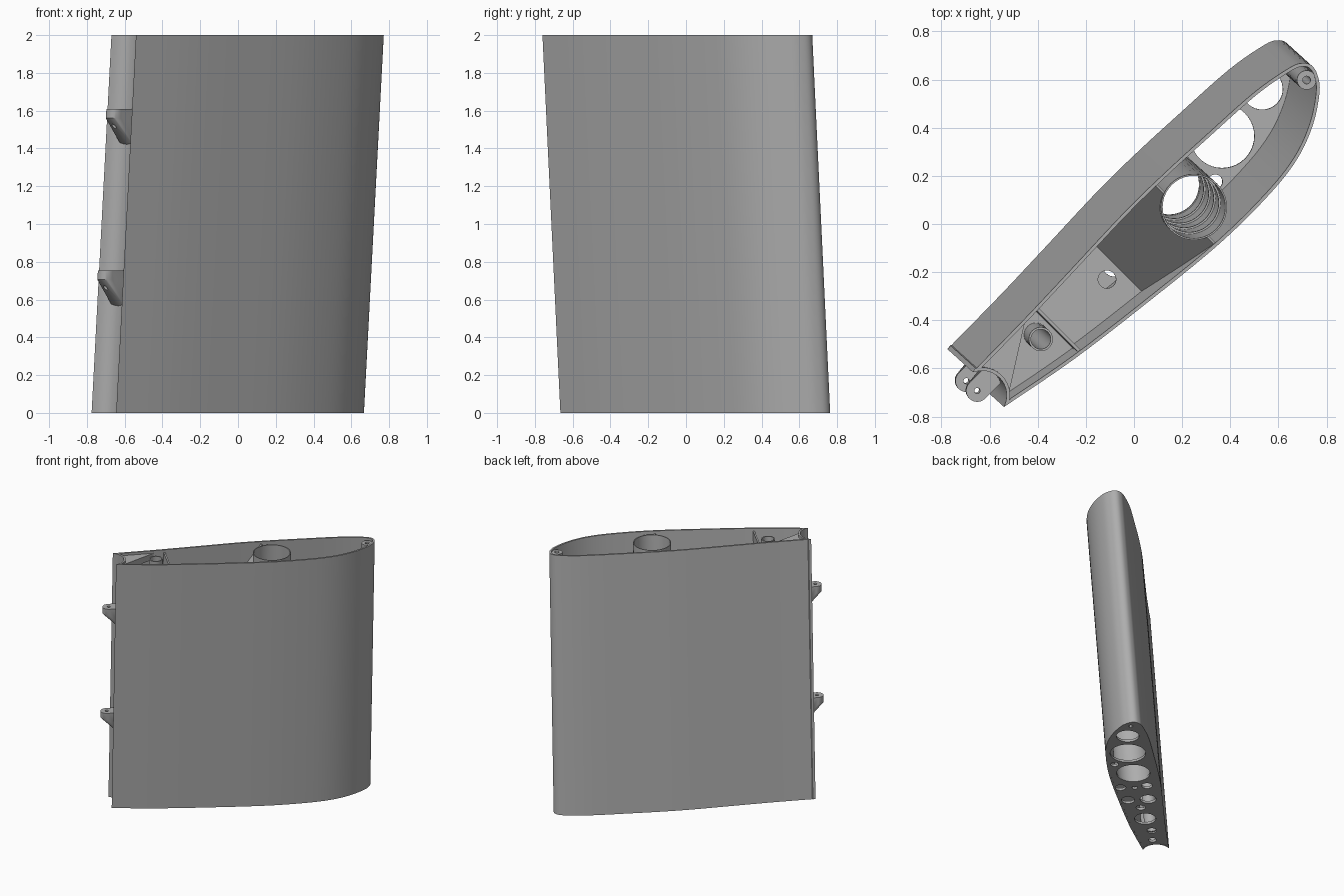
import bpy, bmesh, math
from mathutils import Vector

cube = bpy.data.objects.get("Cube")
if cube:
    bpy.data.objects.remove(cube)

grey = bpy.data.materials.new("plain grey")
grey.use_nodes = True
grey.diffuse_color = (0.42, 0.42, 0.42, 1)
grey.node_tree.nodes["Principled BSDF"].inputs["Base Color"].default_value = (0.42, 0.42, 0.42, 1)

R2 = math.sqrt(2)


def place(p, z):
    """Chord coordinates (u along chord, v across) to world, leaning with height."""
    u, v = p
    return Vector(((u - v) / R2 - 0.0525 * (2 - z), (u + v) / R2 + 0.0475 * (2 - z), z))


def finish(name, bm):
    bmesh.ops.recalc_face_normals(bm, faces=bm.faces)
    mesh = bpy.data.meshes.new(name)
    bm.to_mesh(mesh)
    bm.free()
    mesh.materials.append(grey)
    ob = bpy.data.objects.new(name, mesh)
    bpy.context.collection.objects.link(ob)
    return ob


def prism(name, outer, z0, z1, inner=None):
    """Leaning prism; with an inner outline it becomes an open tube."""
    bm = bmesh.new()
    rings = [[[bm.verts.new(place(p, z)) for p in o] for z in (z0, z1)]
             for o in (outer, inner) if o]
    n = len(outer)

    def band(a, b):
        for i in range(n):
            j = (i + 1) % n
            bm.faces.new((a[i], a[j], b[j], b[i]))
    for lo, hi in rings:
        band(lo, hi)
    if inner:
        band(rings[0][0], rings[1][0])
        band(rings[0][1], rings[1][1])
    else:
        bm.faces.new(rings[0][0])
        bm.faces.new(rings[0][1])
    return finish(name, bm)


def circle(u, v, r, n=40):
    return [(u + r * math.cos(2 * math.pi * i / n), v + r * math.sin(2 * math.pi * i / n))
            for i in range(n)]


def apply_all(ob):
    bpy.context.view_layer.objects.active = ob
    for m in list(ob.modifiers):
        bpy.ops.object.modifier_apply(modifier=m.name)


def drill(ob, u, v, r, z0=-0.1, z1=2.1):
    cutter = prism("hole_cutter", circle(u, v, r), z0, z1)
    cutter.hide_render = True
    mod = ob.modifiers.new("hole", 'BOOLEAN')
    mod.operation, mod.solver, mod.object = 'DIFFERENCE', 'EXACT', cutter
    apply_all(ob)
    bpy.data.objects.remove(cutter)


# Aerofoil section at the top end: trailing edge, upper side, nose, lower side
KEYS = [(-0.67, -0.615), (-0.454, -0.394), (-0.267, -0.195), (-0.04, 0.048), (0.126, 0.21),
        (0.292, 0.362), (0.50, 0.547), (0.645, 0.648), (0.70, 0.668), (0.738, 0.658),
        (0.762, 0.62), (0.771, 0.55), (0.744, 0.414), (0.678, 0.27), (0.56, 0.12),
        (0.354, -0.083), (0.064, -0.32), (-0.247, -0.56), (-0.54, -0.76)]
keys = [Vector(((x + y) / R2, (y - x) / R2)) for x, y in KEYS]
skin = []
for i in range(len(keys) - 1):
    p0, p1, p2, p3 = (keys[max(0, min(len(keys) - 1, i + k))] for k in (-1, 0, 1, 2))
    for s in range(5):
        t = s / 5
        skin.append(0.5 * (2 * p1 + (p2 - p0) * t + (2 * p0 - 5 * p1 + 4 * p2 - p3) * t * t
                           + (3 * p1 - p0 - 3 * p2 + p3) * t ** 3))
skin.append(keys[-1])

# Hollow trailing edge, an arc around the hinge axis
HINGE = Vector((-0.949, -0.057))


def cove(r, span, n=14):
    return [HINGE + Vector((r * math.cos(a), r * math.sin(a)))
            for a in (span * (2 * i / n - 1) for i in range(n + 1))]


outline = skin + cove(0.102, 1.21)[1:-1]


def inset(pts, d):
    out, n = [], len(pts)
    for i, p in enumerate(pts):
        a = (p - pts[i - 1]).normalized()
        b = (pts[(i + 1) % n] - p).normalized()
        na, nb = Vector((a.y, -a.x)), Vector((b.y, -b.x))
        m = (na + nb).normalized()
        out.append(p + m * d / max(0.45, m.dot(na)))
    return out


def across(u):
    """Lower and upper skin position at a chord station."""
    hits = []
    for a, b in zip(skin, skin[1:]):
        if (a.x - u) * (b.x - u) <= 0 and a.x != b.x:
            hits.append(a.y + (b.y - a.y) * (u - a.x) / (b.x - a.x))
    return min(hits) + 0.008, max(hits) - 0.008


def web(name, u0, z0, u1, z1, n=8):
    """Plate spanning the inside between two chord stations."""
    bm = bmesh.new()
    rows = []
    for i in range(n + 1):
        u, z = u0 + (u1 - u0) * i / n, z0 + (z1 - z0) * i / n
        rows.append([bm.verts.new(place((u, v), z)) for v in across(u)])
    for a, b in zip(rows, rows[1:]):
        bm.faces.new((a[0], a[1], b[1], b[0]))
    ob = finish(name, bm)
    mod = ob.modifiers.new("thickness", 'SOLIDIFY')
    mod.thickness, mod.offset = 0.012, 0
    apply_all(ob)
    return ob


# Skin and end rib with lightening holes
smooth = [prism("outer_skin", outline, 0, 2, inset(outline, 0.014))]
rib = prism("end_rib", inset(outline, 0.004), 0.001, 0.02)
LEAN = 0.1414
HOLES = [(0.926, 0.057, 0.016), (0.78, 0.02, 0.085), (0.525, 0.0, 0.133), (0.226, 0.014, 0.125),
         (0.37, -0.113, 0.03), (0.02, -0.1, 0.04), (0.03, 0.1, 0.04), (0.01, 0.006, 0.02),
         (-0.17, -0.06, 0.05), (-0.17, 0.09, 0.06), (-0.29, 0.025, 0.035),
         (-0.46, 0.043, 0.08), (-0.64, 0.076, 0.037), (-0.78, 0.07, 0.03)]
for u, v, r in HOLES:
    drill(rib, u, v - LEAN, r, -0.05, 0.08)
smooth.append(rib)

# Spar tube with inner rings, nose rod sleeve and rear tube
SPAR = (0.226, -0.127)
smooth.append(prism("spar_tube", circle(*SPAR, 0.137), 0.003, 1.99, circle(*SPAR, 0.13)))
for k in range(4):
    z = 0.4 + 0.4 * k
    smooth.append(prism("spar_ring", circle(*SPAR, 0.133), z, z + 0.02, circle(*SPAR, 0.122)))
NOSE = (0.93, -0.085)
smooth.append(prism("nose_sleeve", circle(*NOSE, 0.04), 0.003, 1.99, circle(*NOSE, 0.016)))
REAR = (-0.612, -0.066)
smooth.append(prism("rear_tube", circle(*REAR, 0.05), 0.003, 1.98, circle(*REAR, 0.041)))

# Inner webs near the top
slope = web("sloped_web", 0.18, 1.98, -0.17, 1.45)
drill(slope, *SPAR, 0.132)
deck = web("inner_deck", -0.17, 1.45, -0.54, 1.45)
drill(deck, -0.24, -0.122, 0.037)
web("cross_wall", -0.54, 1.45, -0.533, 1.98)
pocket = web("rear_deck", -0.54, 1.6, -0.86, 1.6)
drill(pocket, *REAR, 0.045)
prism("trailing_gusset", cove(0.108, 1.08) + [Vector((-0.61, 0.03))], 1.93, 1.98)

# Two hinge brackets on the trailing edge
for name, top in (("lower_hinge", 0.755), ("upper_hinge", 1.61)):
    bm = bmesh.new()
    w = 0.046
    plan = [HINGE + w * Vector((math.cos(a), math.sin(a)))
            for a in (math.pi * (0.5 + i / 14) for i in range(15))]
    plan += [Vector((-0.845, HINGE.y - w)), Vector((-0.845, HINGE.y + w))]
    for z in (top, top - 0.05):
        for p in plan:
            bm.verts.new(place(p, z))
    for p in plan[-2:]:
        bm.verts.new(place(p, top - 0.19))
    bmesh.ops.convex_hull(bm, input=bm.verts)
    hinge = finish(name, bm)
    drill(hinge, *HINGE, 0.012)
    smooth.append(hinge)

for ob in bpy.context.view_layer.objects:
    ob.select_set(ob in smooth)
bpy.context.view_layer.objects.active = smooth[0]
bpy.ops.object.shade_smooth_by_angle(angle=math.radians(30))
